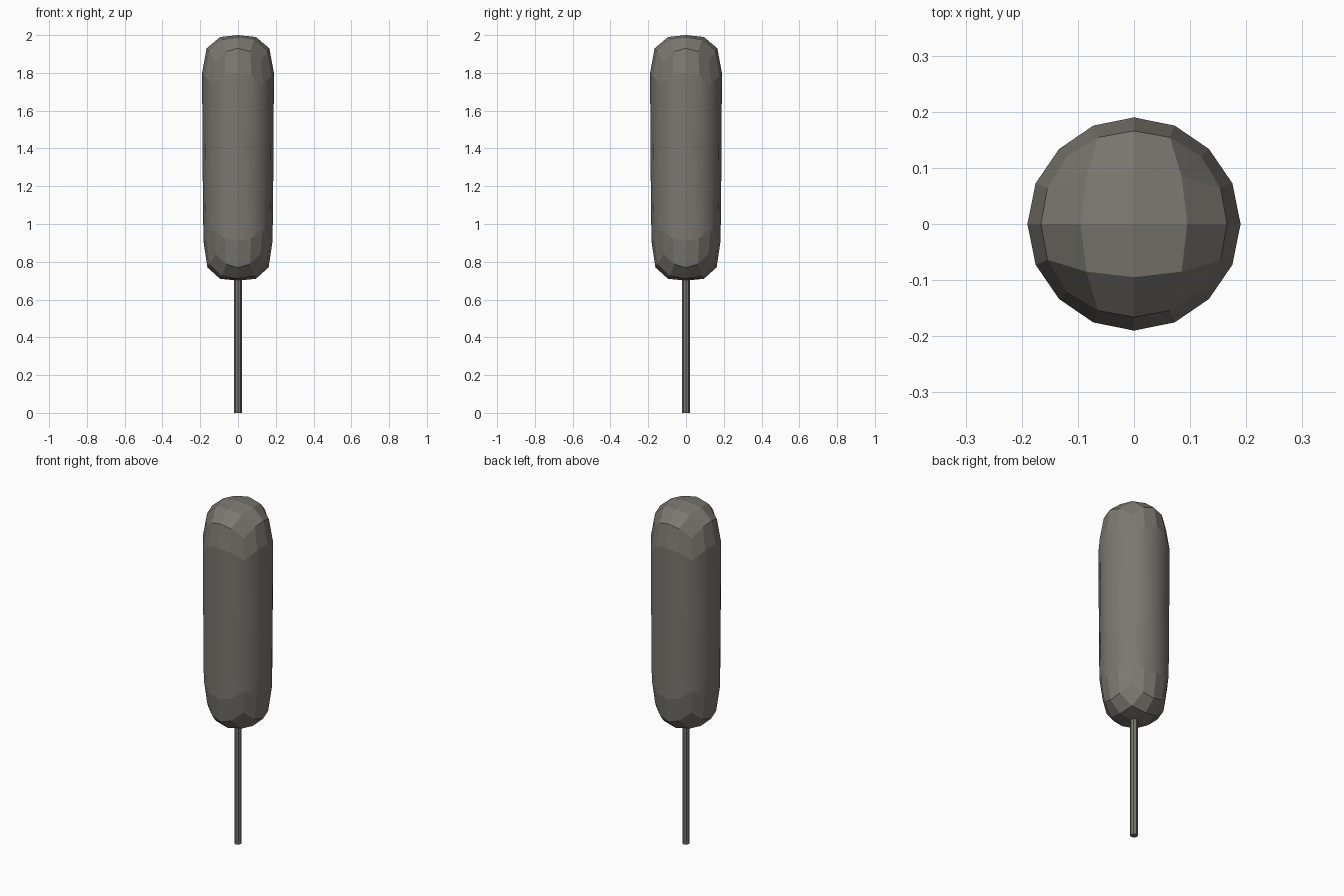
import bpy, bmesh, math

default = bpy.data.objects.get("Cube")
if default:
    bpy.data.objects.remove(default, do_unlink=True)


def make_material(name, rgb):
    mat = bpy.data.materials.new(name)
    mat.use_nodes = True
    mat.diffuse_color = (*rgb, 1)
    mat.node_tree.nodes["Principled BSDF"].inputs["Base Color"].default_value = (*rgb, 1)
    return mat


def add_object(name, bm, mat):
    bmesh.ops.recalc_face_normals(bm, faces=bm.faces)
    mesh = bpy.data.meshes.new(name)
    bm.to_mesh(mesh)
    bm.free()
    mesh.materials.append(mat)
    obj = bpy.data.objects.new(name, mesh)
    bpy.context.collection.objects.link(obj)
    return obj


grey = make_material("warm_grey", (0.2, 0.187, 0.165))

# Rings of the head, keyed by (level, ring):
# radius and height at the middle of a side, then at a corner
RINGS = {
    (2, 0): (0, 2.0, 0, 2.0),
    (2, 1): (0.095, 1.99, 0.12, 1.975),
    (2, 2): (0.166, 1.93, 0.17, 1.86),
    (1, 2): (0.19, 1.8, 0.189, 1.74),
    (0, 2): (0.188, 1.35, 0.187, 1.35),
    (-1, 2): (0.183, 0.91, 0.184, 0.97),
    (-2, 2): (0.162, 0.77, 0.167, 0.84),
    (-2, 1): (0.095, 0.71, 0.12, 0.725),
    (-2, 0): (0, 0.7, 0, 0.7),
}

# Head: a gridded cube wrapped into a long rounded capsule
bm = bmesh.new()
bmesh.ops.create_cube(bm, size=4)
bmesh.ops.subdivide_edges(bm, edges=bm.edges[:], cuts=3, use_grid_fill=True)
for v in bm.verts:
    i, j, k = (round(c) for c in v.co)
    ring = max(abs(i), abs(j))
    r_mid, z_mid, r_corner, z_corner = RINGS[(k, ring)]
    corner = angle = 0
    if ring:
        corner = (min(abs(i), abs(j)) / ring) ** 2
        angle = math.atan2(math.tan(j / ring * math.pi / 4),
                           math.tan(i / ring * math.pi / 4))
    r = r_mid + (r_corner - r_mid) * corner
    z = z_mid + (z_corner - z_mid) * corner
    v.co = (r * math.cos(angle), r * math.sin(angle), z)

# Long side faces are smooth, the rounded ends stay faceted
for f in bm.faces:
    heights = [v.co.z for v in f.verts]
    f.smooth = max(heights) - min(heights) > 0.3
add_object("head", bm, grey)

# Stem: a thin straight rod running just into the head
bm = bmesh.new()
bmesh.ops.create_cone(bm, cap_ends=True, segments=8, radius1=0.02,
                      radius2=0.02, depth=0.72)
bmesh.ops.translate(bm, verts=bm.verts, vec=(0, 0, 0.36))
add_object("stem", bm, grey)
